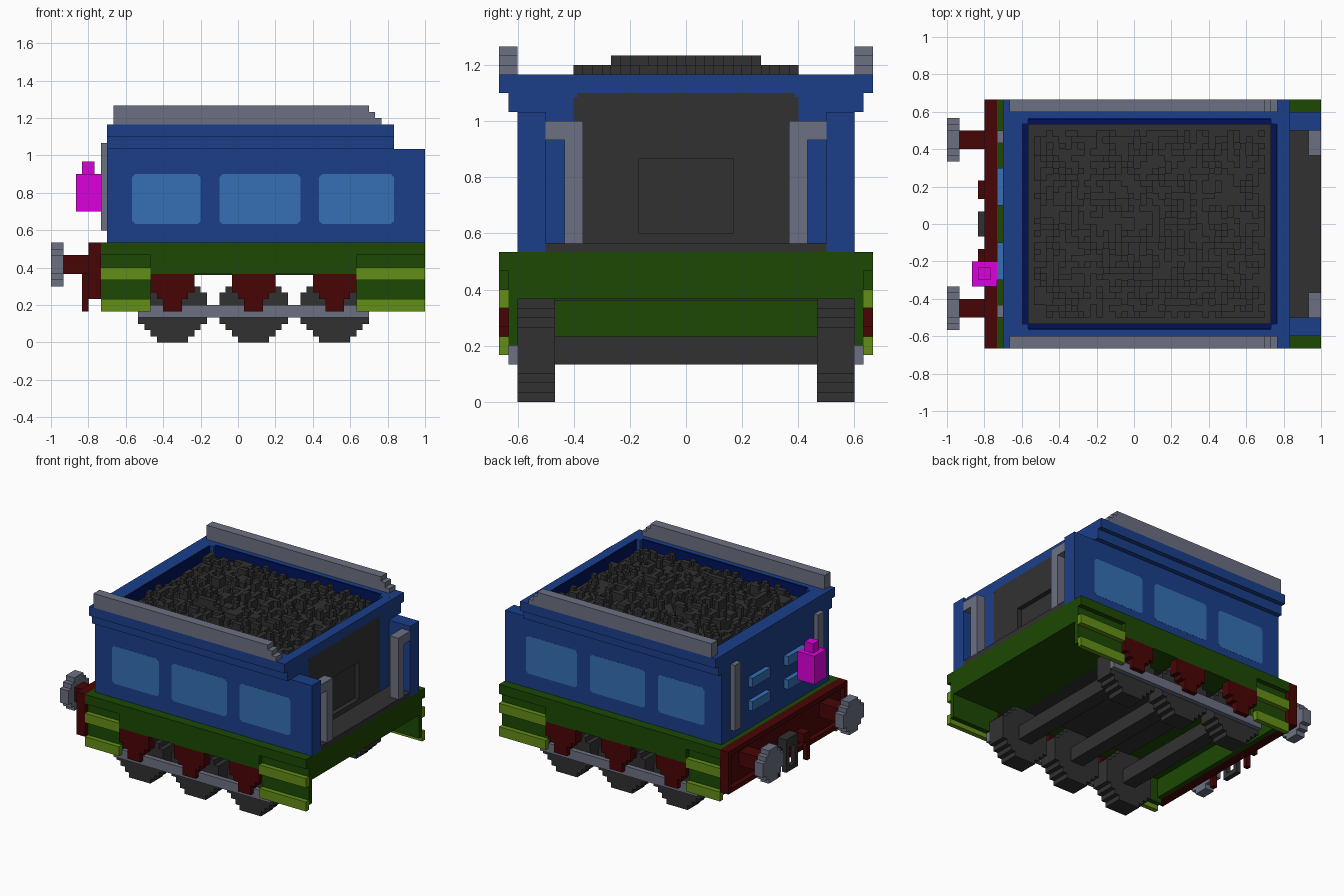
import bpy, bmesh, random
from mathutils import Matrix, Vector

random.seed(4)
U = 1 / 30  # one block of the grid

cube = bpy.data.objects.get("Cube")
if cube:
    bpy.data.objects.remove(cube, do_unlink=True)


def material(name, hex_code):
    rgb = [int(hex_code[i:i + 2], 16) / 255 for i in (0, 2, 4)]
    col = [c / 12.92 if c < 0.04045 else ((c + 0.055) / 1.055) ** 2.4 for c in rgb] + [1]
    m = bpy.data.materials.new(name)
    m.use_nodes = True
    m.diffuse_color = col
    m.node_tree.nodes["Principled BSDF"].inputs["Base Color"].default_value = col
    return m


BLUE = material("body blue", "1B3F8A")
NAVY = material("lining navy", "001259")
SKY = material("window blue", "3570B4")
GREEN = material("frame green", "1C4804")
OLIVE = material("step olive", "638E16")
RED = material("dark red", "490505")
GREY = material("steel grey", "6C7082")
DARK = material("coal grey", "313131")
PINK = material("lamp magenta", "DC00DC")


def finish(name, mat, bm):
    bmesh.ops.recalc_face_normals(bm, faces=bm.faces)
    me = bpy.data.meshes.new(name)
    bm.to_mesh(me)
    bm.free()
    me.materials.append(mat)
    ob = bpy.data.objects.new(name, me)
    bpy.context.collection.objects.link(ob)
    return ob


def boxes(name, mat, items, mirror=False):
    """Blocks given as (x0, x1, y0, y1, z0, z1) in grid units, optionally repeated on -y."""
    items = list(items)
    if mirror:
        items += [(a, b, -d, -c, e, f) for a, b, c, d, e, f in items]
    bm = bmesh.new()
    for x0, x1, y0, y1, z0, z1 in items:
        mid = Vector((x0 + x1, y0 + y1, z0 + z1)) * U / 2
        size = Matrix.Diagonal((U * (x1 - x0), U * (y1 - y0), U * (z1 - z0), 1))
        bmesh.ops.create_cube(bm, size=1, matrix=Matrix.Translation(mid) @ size)
    return finish(name, mat, bm)


def rounded_window(name, x0, x1, z0, z1, side):
    """Thin glass plate with cut corners on a side wall."""
    c = 0.5
    pts = [(x0 + c, z0), (x1 - c, z0), (x1, z0 + c), (x1, z1 - c),
           (x1 - c, z1), (x0 + c, z1), (x0, z1 - c), (x0, z0 + c)]
    bm = bmesh.new()
    face = bm.faces.new([bm.verts.new((x * U, side * 17.9 * U, z * U)) for x, z in pts])
    ext = bmesh.ops.extrude_face_region(bm, geom=[face])["geom"]
    bmesh.ops.translate(bm, vec=(0, side * 0.13 * U, 0),
                        verts=[v for v in ext if isinstance(v, bmesh.types.BMVert)])
    finish(name, SKY, bm)


# Frame: top plate, side skirts, end plate and recessed panels between the steps
ENDS = [(-22, -14), (19, 30)]
boxes("frame", GREEN, [(-22, 30, -20, 20, 14, 16), (-22, 30, -19, 19, 11, 14),
                       (-14, 19, -20, 20, 11, 14), (-22, -21, -18, 18, 7, 11)])
boxes("step_panels", GREEN, [(a, b, 18, 19, 6, 11) for a, b in ENDS], True)
boxes("side_steps", OLIVE, [(a, b, 19, 20, z0, z1) for a, b in ENDS
                            for z0, z1 in ((5, 7), (10, 12))], True)

# Running gear: stepped wheels, axles, guards and side bars
ROWS = [2.5, 3.5, 4.5, 5.5, 5.5, 5.5, 5.5, 5.5, 4.5, 3.5, 2.5]
CENTRES = (-10.5, 2.5, 15.5)
for i, cx in enumerate(CENTRES, 1):
    boxes(f"wheels_{i}", DARK, [(cx - h, cx + h, 14, 18, k, k + 1)
                                for k, h in enumerate(ROWS)], True)
    boxes(f"axle_{i}", DARK, [(cx - 1.5, cx + 1.5, -14, 14, 4, 7)])
    boxes(f"axle_guards_{i}", RED, [(cx - h, cx + h, 18, 20, a, b)
                                    for h, a, b in ((3.5, 8, 11), (2.5, 7, 8), (1.5, 5, 7))], True)
boxes("under_plate", DARK, [(CENTRES[0], CENTRES[-1], -14, 14, 10.8, 11)])
boxes("side_bars", GREY, [(-16, 21, 18, 19, 4, 6)], True)

# Buffer beam with raised rim, buffers and coupling
boxes("buffer_beam", RED, [(-23, -22, -20, 20, 7, 16),
                           (-24, -23, -20, 20, 15, 16), (-24, -23, -20, 20, 7, 8),
                           (-24, -23, -20, -19, 8, 15), (-24, -23, 19, 20, 8, 15)])
boxes("buffer_shafts", RED, [(-28, -23, 12, 15, 11, 14)], True)
boxes("buffer_discs", GREY, [(-30, -28, 13.5 - h, 13.5 + h, 9 + k, 10 + k)
                             for k, h in enumerate((1.5, 2.5, 3.5, 3.5, 3.5, 2.5, 1.5))], True)
boxes("brake_hoses", RED, [(-25, -23, 4, 7, 9, 11), (-25, -24, 4, 5, 5, 9),
                           (-25, -24, 6, 7, 7, 9),
                           (-25, -23, -6, -4, 9, 11), (-25, -24, -6, -5, 5, 9)])
boxes("coupling_link", DARK, [(-25, -23, -2, 2, 10, 12), (-25, -24, -2, -1, 5, 10),
                              (-25, -24, 1, 2, 5, 10), (-25, -24, -1, 1, 5, 6)])

# Body: side walls, end walls and the stepped cornice around the bunker
boxes("side_walls", BLUE, [(-21, 30, 15, 18, 16, 31)], True)
boxes("rear_wall", BLUE, [(-21, -18, -15, 15, 16, 31)])
boxes("cab_wall", BLUE, [(24, 25, 12, 15, 16, 31), (24, 25, 12, 17, 31, 33),
                         (24, 25.05, 11.6, 12, 32.6, 33)], True)
boxes("cornice", BLUE, [(-21, 25, 17, 19, 31, 33), (-21, 25, 17, 20, 33, 35)], True)
boxes("bunker_ends", BLUE, [(-21, -18, -17, 17, 31, 35), (23, 24, -17, 17, 31, 35),
                            (24, 25, -17, 17, 33, 35)])
boxes("bunker_corners", BLUE, [(-18, -17, 16, 17, 32, 35), (22, 23, 16, 17, 32, 35)], True)
boxes("bunker_floor", NAVY, [(-18, 23, -17, 17, 30, 32)])
boxes("bunker_lining", NAVY, [(-17, 22, 16.8, 17, 32, 34.95)], True)
boxes("bunker_end_lining", NAVY, [(-18, -17.8, -16, 16, 32, 34.95),
                                  (22.8, 23, -16, 16, 32, 34.95)])

# Cab end: dark panel with a recessed door, floor and handrails
boxes("cab_panel", DARK, [(24, 25, -12, -5, 17, 33), (24, 25, 5, 12, 17, 33),
                          (24, 25, -5, 5, 26, 33), (24, 25, -5, 5, 17, 18),
                          (23, 24, -12, 12, 17, 31)])
boxes("cab_floor", DARK, [(23, 30, -15, 15, 16, 17)])
boxes("cab_handrails", GREY, [(28, 30, 11, 13, 17, 30), (28, 30, 13, 15, 28, 30)], True)

# Side windows
for side, label in ((-1, "right"), (1, "left")):
    for i, (a, b) in enumerate(((-17, -6), (-3, 10), (13, 25)), 1):
        rounded_window(f"{label}_window_{i}", a, b, 19, 27, side)

# Rear wall fittings: handrails, footholds and lamp
boxes("rear_handrails", GREY, [(-22, -21, 13, 15, 18, 32)], True)
boxes("rear_footholds", SKY, [(-22, -21, 3, 9, z, z + 2) for z in (20, 25)], True)
boxes("rear_lamp", PINK, [(-26, -22, -10, -6, 21, 27), (-25, -23, -9, -7, 27, 29)])

# Top rails with stepped ends
boxes("top_rails", GREY, [(-20, 23, 18, 20, 35, 36), (-20, 22, 18, 20, 36, 37),
                          (-20, 21, 18, 20, 37, 38)], True)

# Coal heap: random columns under a stepped mound
coal = []
for x in range(-17, 22):
    for y in range(-16, 16):
        edge = min(x + 17, 21 - x, y + 16, 15 - y)
        cap = 37 if edge >= 8 else 36 if edge >= 4 else 35 if edge >= 1 else 33
        top = max(cap - random.choice((0, 1, 1, 2, 2)), 33)
        coal.append((x, x + 1, y, y + 1, 31.5, top))
boxes("coal", DARK, coal)
